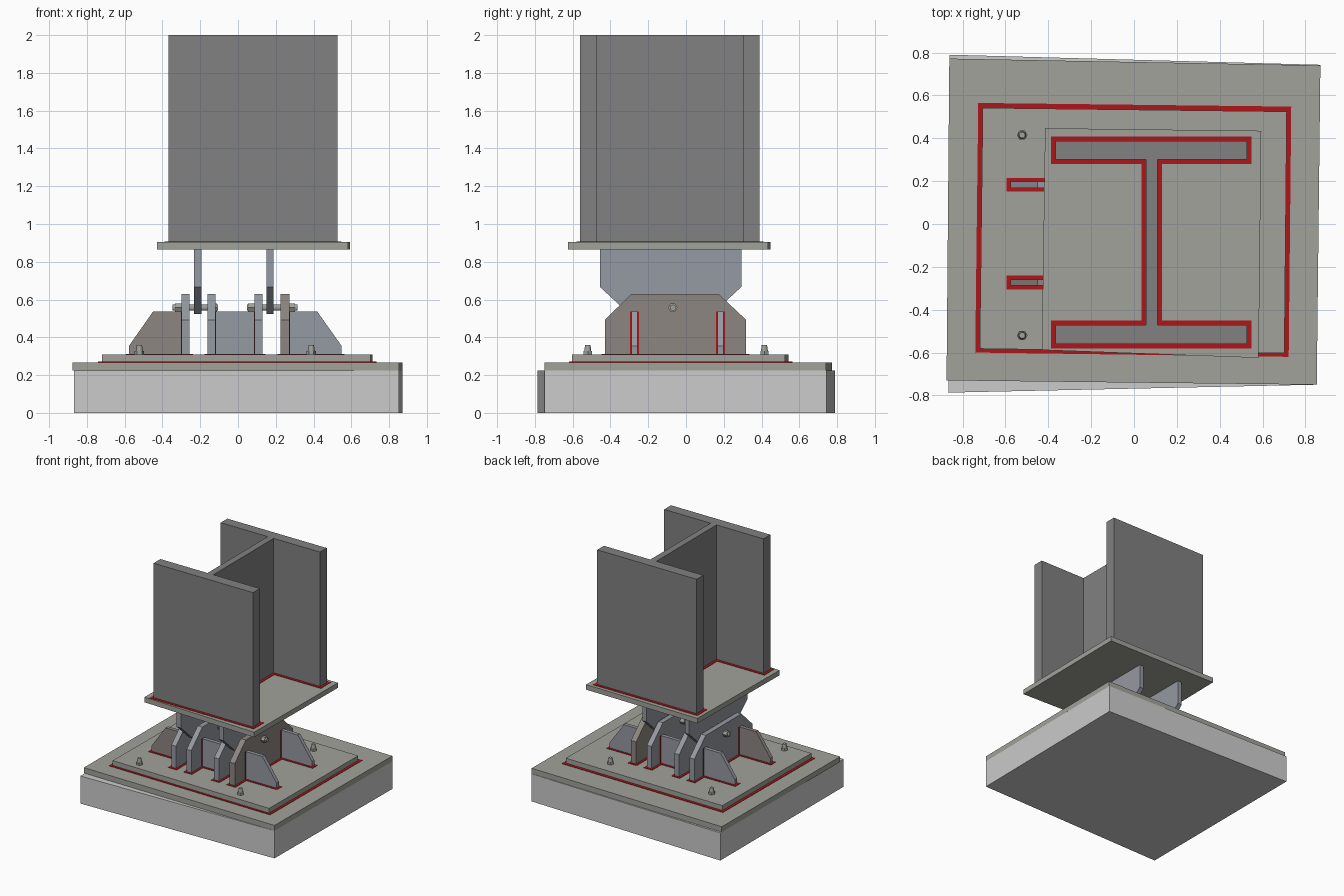
import bpy, bmesh
from math import pi, cos, sin

if "Cube" in bpy.data.objects:
    bpy.data.objects.remove(bpy.data.objects["Cube"])


def material(name, rgb):
    m = bpy.data.materials.new(name)
    m.diffuse_color = (*rgb, 1)
    m.use_nodes = True
    m.node_tree.nodes["Principled BSDF"].inputs["Base Color"].default_value = m.diffuse_color
    return m


RED = material("weld_red", (0.42, 0.008, 0.01))
DARK = material("column_grey", (0.22, 0.22, 0.22))
PLATE = material("plate_grey", (0.36, 0.36, 0.33))
BLUE = material("cool_grey", (0.30, 0.32, 0.36))
BROWN = material("warm_grey", (0.27, 0.24, 0.22))


def prism(name, pts, axis, lo, hi, mat=None):
    """Extrude a 2D outline along an axis from lo to hi."""
    place = {"x": lambda p, t: (t, p[0], p[1]),
             "y": lambda p, t: (p[0], t, p[1]),
             "z": lambda p, t: (p[0], p[1], t)}[axis]
    bm = bmesh.new()
    a = [bm.verts.new(place(p, lo)) for p in pts]
    b = [bm.verts.new(place(p, hi)) for p in pts]
    bm.faces.new(a)
    bm.faces.new(b)
    n = len(pts)
    for i in range(n):
        j = (i + 1) % n
        bm.faces.new((a[i], a[j], b[j], b[i]))
    bmesh.ops.recalc_face_normals(bm, faces=bm.faces)
    me = bpy.data.meshes.new(name)
    bm.to_mesh(me)
    bm.free()
    ob = bpy.data.objects.new(name, me)
    bpy.context.collection.objects.link(ob)
    if mat:
        me.materials.append(mat)
    return ob


def rect(x0, x1, y0, y1, g=0.0):
    return [(x0 - g, y0 - g), (x1 + g, y0 - g), (x1 + g, y1 + g), (x0 - g, y1 + g)]


def ngon(cx, cy, r, n):
    return [(cx + r * cos(2 * pi * i / n), cy + r * sin(2 * pi * i / n)) for i in range(n)]


def i_section(x0, x1, y0, y1, f0, f1, w0, w1, g=0.0):
    """I-shaped outline, grown outward by g."""
    x0, y0, w0, f1 = x0 - g, y0 - g, w0 - g, f1 - g
    x1, y1, w1, f0 = x1 + g, y1 + g, w1 + g, f0 + g
    return [(x0, y0), (x1, y0), (x1, f0), (w1, f0), (w1, f1), (x1, f1),
            (x1, y1), (x0, y1), (x0, f1), (w0, f1), (w0, f0), (x0, f0)]


G, T = 0.017, 0.003          # weld width and thickness
Z0, Z1 = 0.268, 0.31         # base plate bottom and top

# Footing, slightly out of square, with a separate top layer
prism("footing", [(-0.867, -0.787), (0.853, -0.75), (0.87, 0.743), (-0.862, 0.79)],
      "z", 0, 0.224)
prism("footing_top", [(-0.875, -0.73), (0.853, -0.75), (0.87, 0.74), (-0.862, 0.772)],
      "z", 0.224, Z0, PLATE)

# Base plate with its weld border
prism("base_weld", [(-0.741, -0.6), (0.722, -0.62), (0.734, 0.548), (-0.727, 0.565)],
      "z", Z0, Z0 + T, RED)
prism("base_plate", [(-0.72, -0.582), (0.702, -0.603), (0.713, 0.525), (-0.706, 0.542)],
      "z", Z0, Z1, PLATE)

# Upright lugs in two pairs
lug = [(-0.43, Z1), (0.318, Z1), (0.318, 0.493), (0.172, 0.63), (-0.288, 0.63), (-0.43, 0.493)]
lugs = [(-0.298, -0.256), (-0.161, -0.119), (0.087, 0.129), (0.226, 0.272)]
for i, (a, b) in enumerate(lugs):
    prism(f"lug_{i}", lug, "x", a, b, BROWN if i == 3 else BLUE)
    prism(f"lug_weld_{i}", rect(a, b, -0.43, 0.318, G), "z", Z1, Z1 + T, RED)

# Gussets outside and between the lug pairs, with foot and upright welds
H = 0.536
profiles = {
    "left": [(-0.577, Z1), (-0.298, Z1), (-0.298, H), (-0.45, H), (-0.577, 0.355)],
    "middle": rect(-0.119, 0.087, Z1, H),
    "right": [(0.272, Z1), (0.548, Z1), (0.548, 0.355), (0.42, H), (0.272, H)],
}
for row, y0, y1 in (("front", -0.288, -0.258), ("back", 0.168, 0.198)):
    for side, pts in profiles.items():
        mat = BROWN if (row, side) == ("front", "left") else BLUE
        prism(f"gusset_{row}_{side}", pts, "y", y0, y1, mat)
        xs = [p[0] for p in pts]
        prism(f"gusset_weld_{row}_{side}", rect(min(xs), max(xs), y0, y1, G),
              "z", Z1, Z1 + T, RED)
    for x, d in ((-0.298, -T), (-0.119, T), (0.087, -T), (0.272, T)):
        prism(f"upright_weld_{row}", rect(y0 - 0.009, y1 + 0.009, Z1, H),
              "x", min(x, x + d), max(x, x + d), RED)

# Hanging tongues between the lugs
tongue = [(-0.456, 0.865), (-0.456, 0.667), (-0.30, 0.523), (0.137, 0.523),
          (0.293, 0.667), (0.293, 0.865)]
for i, x in enumerate((-0.213, 0.169)):
    prism(f"tongue_{i}", tongue, "x", x - 0.019, x + 0.019, BLUE)

# Hinge pins with hexagonal nuts
PY, PZ = -0.07, 0.557
for i, (a, b, na, nb) in enumerate(((-0.347, -0.105, -0.298, -0.119),
                                    (0.048, 0.315, 0.087, 0.272))):
    prism(f"pin_{i}", ngon(PY, PZ, 0.016, 16), "x", a, b, PLATE)
    prism(f"pin_nut_left_{i}", ngon(PY, PZ, 0.025, 6), "x", na - 0.035, na, PLATE)
    prism(f"pin_nut_right_{i}", ngon(PY, PZ, 0.025, 6), "x", nb, min(nb + 0.03, b - 0.005), PLATE)

# Anchor bolts with tapered tops
for x in (-0.522, 0.388):
    for y in (-0.52, 0.415):
        prism("anchor_nut", ngon(x, y, 0.025, 6), "z", Z1, Z1 + 0.018, PLATE)
        bpy.ops.mesh.primitive_cone_add(vertices=16, radius1=0.021, radius2=0.014,
                                        depth=0.05, location=(x, y, Z1 + 0.025))
        bpy.context.object.name = "anchor_bolt"
        bpy.context.object.data.materials.append(PLATE)

# Cap plate and the column standing on it
prism("cap_plate", [(-0.43, -0.588), (0.582, -0.625), (0.594, 0.435), (-0.415, 0.447)],
      "z", 0.864, 0.905, PLATE)
section = (-0.367, 0.527, -0.56, 0.388, -0.472, 0.302, 0.056, 0.109)
prism("column_weld", i_section(*section, g=0.021), "z", 0.905, 0.905 + T, RED)
prism("column", i_section(*section), "z", 0.905, 2.0, DARK)
# Weld bead on the cut top edge of the column
